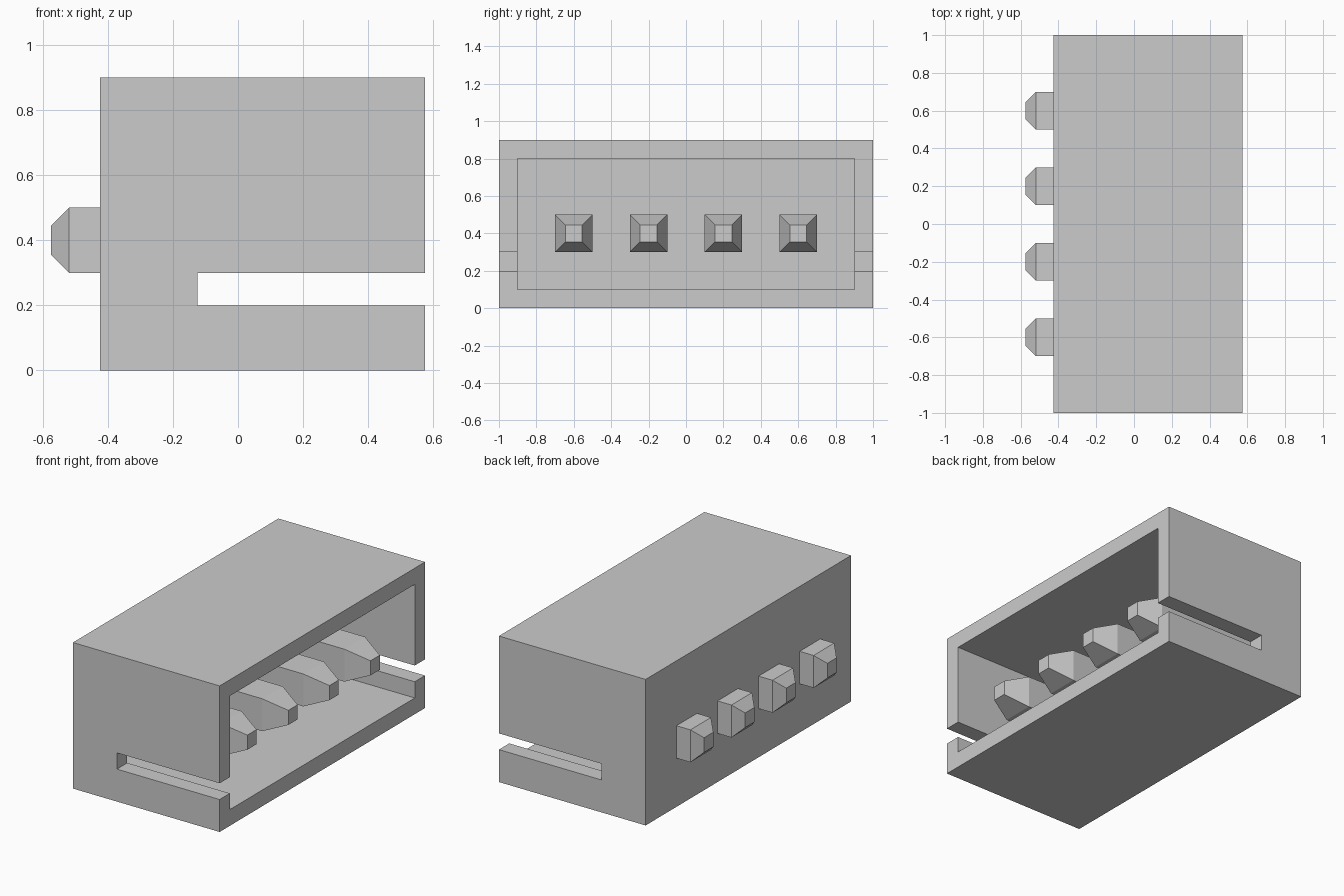
import bpy, bmesh

if "Cube" in bpy.data.objects:
    bpy.data.objects.remove(bpy.data.objects["Cube"])


def new_object(name, bm):
    bmesh.ops.recalc_face_normals(bm, faces=bm.faces)
    mesh = bpy.data.meshes.new(name)
    bm.to_mesh(mesh)
    bm.free()
    obj = bpy.data.objects.new(name, mesh)
    bpy.context.scene.collection.objects.link(obj)
    return obj


def box(name, lo, hi):
    bm = bmesh.new()
    bmesh.ops.create_cube(bm, size=1)
    for v in bm.verts:
        v.co = [(a + b) / 2 + c * (b - a) for a, b, c in zip(lo, hi, v.co)]
    return new_object(name, bm)


def cut(target, cutter):
    cutter.hide_render = True
    mod = target.modifiers.new("cut", 'BOOLEAN')
    mod.operation = 'DIFFERENCE'
    mod.solver = 'EXACT'
    mod.object = cutter
    bpy.context.view_layer.objects.active = target
    bpy.ops.object.modifier_apply(modifier=mod.name)
    bpy.data.objects.remove(cutter)


def pin(name, y, z, stations):
    # square bar swept along x through (x, half width) stations
    bm = bmesh.new()
    rings = [[bm.verts.new((x, y + sy * h, z + sz * h))
              for sy, sz in ((-1, -1), (1, -1), (1, 1), (-1, 1))]
             for x, h in stations]
    for a, b in zip(rings, rings[1:]):
        for i in range(4):
            j = (i + 1) % 4
            bm.faces.new((a[i], a[j], b[j], b[i]))
    bm.faces.new(rings[0])
    bm.faces.new(rings[-1])
    return new_object(name, bm)


# Housing: open on +x, with a slot through both end walls
housing = box("housing", (-0.425, -1, 0), (0.575, 1, 0.9))
cut(housing, box("cavity_cutter", (-0.325, -0.9, 0.1), (0.7, 0.9, 0.8)))
cut(housing, box("slot_cutter", (-0.125, -1.1, 0.2), (0.7, 1.1, 0.3)))

# Contact pins: short blunt tail behind, longer tapered tip in the cavity
PIN = [(-0.575, 0.045), (-0.52, 0.1), (0.375, 0.1), (0.515, 0.045)]
for i in range(4):
    pin(f"contact_pin_{i + 1}", -0.6 + 0.4 * i, 0.4, PIN)
